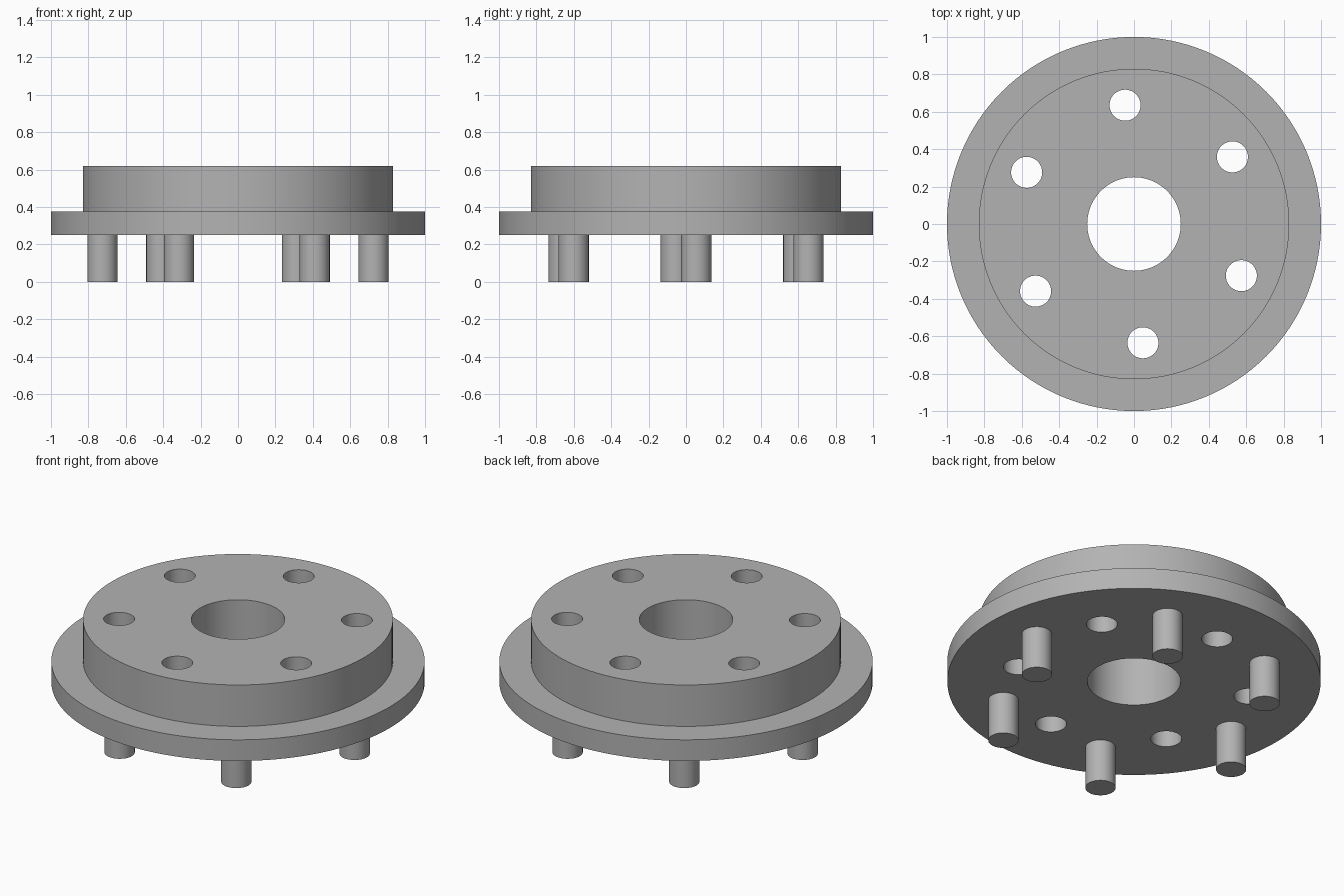
import bpy, bmesh, math

if "Cube" in bpy.data.objects:
    bpy.data.objects.remove(bpy.data.objects["Cube"])

HOLE_ANGLE = math.radians(34.3)   # first bolt hole; pegs sit midway between holes

grey = bpy.data.materials.new("plain grey")
grey.diffuse_color = (0.45, 0.45, 0.45, 1)
grey.use_nodes = True
grey.node_tree.nodes["Principled BSDF"].inputs["Base Color"].default_value = grey.diffuse_color


def finish(bm, name):
    bmesh.ops.recalc_face_normals(bm, faces=bm.faces)
    mesh = bpy.data.meshes.new(name)
    bm.to_mesh(mesh)
    bm.free()
    mesh.materials.append(grey)
    obj = bpy.data.objects.new(name, mesh)
    bpy.context.collection.objects.link(obj)
    return obj


def activate(obj):
    bpy.ops.object.select_all(action='DESELECT')
    obj.select_set(True)
    bpy.context.view_layer.objects.active = obj


def lathe(name, profile, steps=128):
    """Revolve a closed (radius, z) profile around the z axis."""
    bm = bmesh.new()
    rings = [[bm.verts.new((r * math.cos(a), r * math.sin(a), z)) for r, z in profile]
             for a in (2 * math.pi * i / steps for i in range(steps))]
    n = len(profile)
    for i in range(steps):
        a, b = rings[i], rings[(i + 1) % steps]
        for j in range(n):
            k = (j + 1) % n
            bm.faces.new((a[j], b[j], b[k], a[k]))
    return finish(bm, name)


def cylinder(name, radius, z0, z1, ring, angle):
    """Upright cylinder placed on a ring around the z axis."""
    bm = bmesh.new()
    bmesh.ops.create_cone(bm, cap_ends=True, segments=48, radius1=radius,
                          radius2=radius, depth=z1 - z0)
    bmesh.ops.translate(bm, verts=bm.verts, vec=(
        ring * math.cos(angle), ring * math.sin(angle), (z0 + z1) / 2))
    return finish(bm, name)


# Stepped disc: wide flange, raised hub and central bore
parts = [lathe("stepped_disc", [(0.25, 0.25), (1.0, 0.25), (1.0, 0.375),
                                (0.83, 0.375), (0.83, 0.62), (0.25, 0.62)])]
disc = parts[0]

for i in range(6):
    angle = HOLE_ANGLE + i * math.pi / 3
    # Through hole
    cutter = cylinder("hole_cutter", 0.083, 0.1, 0.8, 0.637, angle)
    cutter.hide_render = True
    activate(disc)
    cut = disc.modifiers.new("hole", 'BOOLEAN')
    cut.operation = 'DIFFERENCE'
    cut.solver = 'EXACT'
    cut.object = cutter
    bpy.ops.object.modifier_apply(modifier=cut.name)
    bpy.data.objects.remove(cutter)
    # Peg under the flange
    parts.append(cylinder(f"peg_{i + 1}", 0.081, 0.0, 0.25, 0.727, angle - math.pi / 6))

for obj in parts:
    activate(obj)
    bpy.ops.object.shade_smooth_by_angle(angle=math.radians(30))
